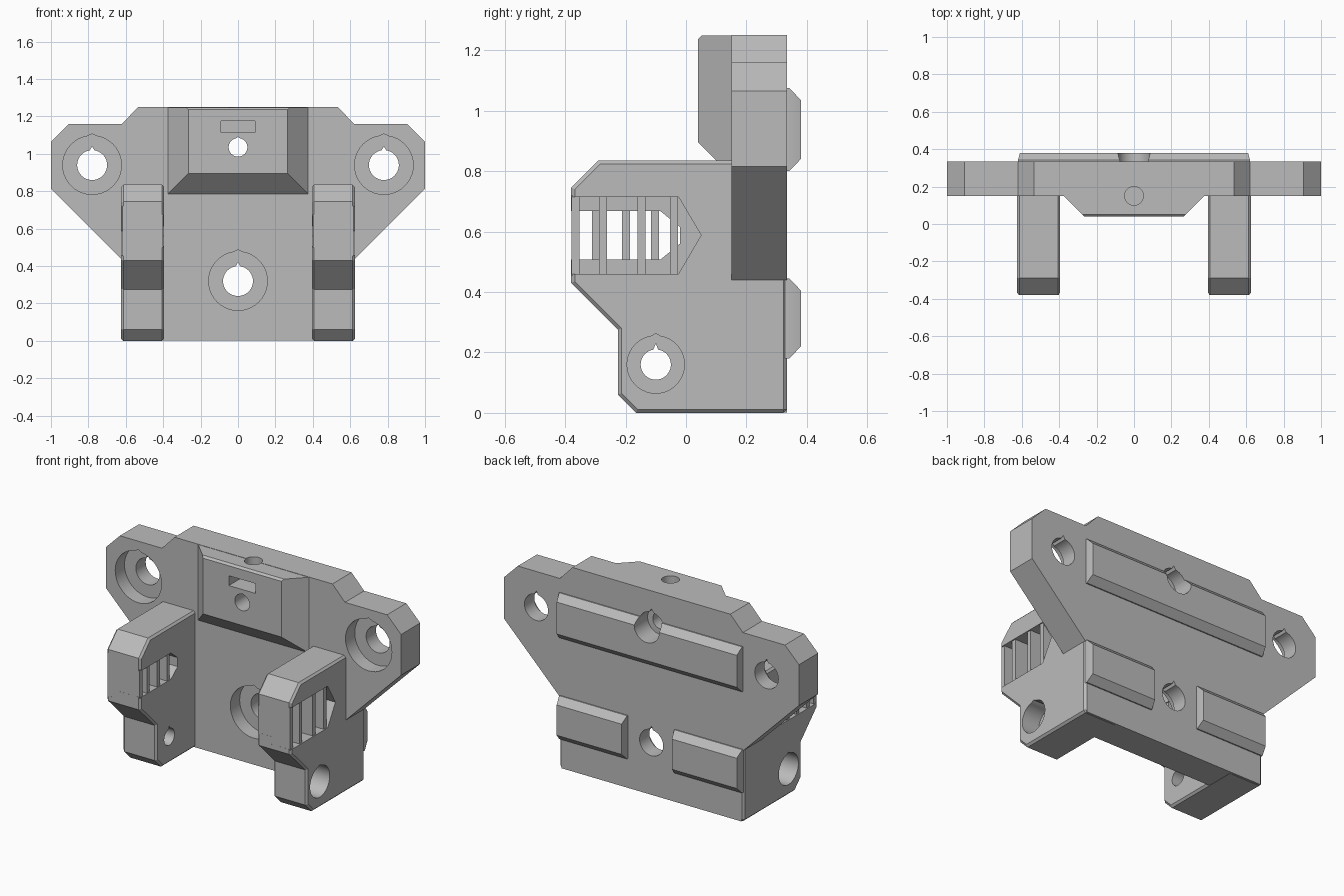
import bpy, bmesh, math

if "Cube" in bpy.data.objects:
    bpy.data.objects.remove(bpy.data.objects["Cube"])

grey = bpy.data.materials.new("plain grey")
grey.use_nodes = True
grey.diffuse_color = (0.5, 0.5, 0.5, 1)
grey.node_tree.nodes["Principled BSDF"].inputs["Base Color"].default_value = (0.5, 0.5, 0.5, 1)


def skin(name, rings):
    """Object skinned over a list of matching closed rings, capped at both ends."""
    bm = bmesh.new()
    loops = [[bm.verts.new(p) for p in ring] for ring in rings]
    n = len(loops[0])
    for a, b in zip(loops, loops[1:]):
        for i in range(n):
            j = (i + 1) % n
            bm.faces.new((a[i], a[j], b[j], b[i]))
    bm.faces.new(loops[0])
    bm.faces.new(loops[-1])
    bmesh.ops.recalc_face_normals(bm, faces=bm.faces)
    mesh = bpy.data.meshes.new(name)
    bm.to_mesh(mesh)
    bm.free()
    mesh.materials.append(grey)
    ob = bpy.data.objects.new(name, mesh)
    bpy.context.collection.objects.link(ob)
    return ob


def prism(name, axis, pts, a, b):
    """Extrude a 2D outline along an axis from a to b."""
    place = {"x": lambda p, d: (d, p[0], p[1]),
             "y": lambda p, d: (p[0], d, p[1]),
             "z": lambda p, d: (p[0], p[1], d)}[axis]
    return skin(name, [[place(p, d) for p in pts] for d in (a, b)])


def loft(name, sections):
    """Rectangles (y, x0, x1, z0, z1) joined from front to back."""
    return skin(name, [[(x0, y, z0), (x1, y, z0), (x1, y, z1), (x0, y, z1)]
                       for y, x0, x1, z0, z1 in sections])


def box(name, x0, x1, y0, y1, z0, z1):
    return loft(name, [(y0, x0, x1, z0, z1), (y1, x0, x1, z0, z1)])


def hole(axis, u, v, r, a, b, tip=0.02):
    """Round cutter with a small pointed relief at the top."""
    n = 40
    pts = []
    for i in range(n):
        t = math.pi / 2 + 2 * math.pi * i / n
        k = r + tip if i == 0 else r
        pts.append((u + k * math.cos(t), v + k * math.sin(t)))
    return prism("hole_cutter", axis, pts, a, b)


def apply(ob, mod):
    bpy.context.view_layer.objects.active = ob
    bpy.ops.object.modifier_apply(modifier=mod.name)


def combine(ob, others, op):
    for other in others:
        mod = ob.modifiers.new("combine", "BOOLEAN")
        mod.operation, mod.solver, mod.object = op, "EXACT", other
        apply(ob, mod)
        bpy.data.objects.remove(other)


# Back plate with the two wings
half = [(0.61, 0.001), (0.61, 0.44), (0.625, 0.44), (1, 0.815), (1, 1.065),
        (0.905, 1.16), (0.62, 1.16), (0.535, 1.25)]
body = prism("mounting_bracket", "y",
             half + [(-x, z) for x, z in reversed(half)], 0.15, 0.335)

# Sloped boss on the front
boss = loft("boss", [(y, -w, w, z0, z1) for y, w, z0, z1 in (
    (0.2, 0.375, 0.785, 1.248), (0.15, 0.375, 0.785, 1.248),
    (0.052, 0.277, 0.883, 1.248), (0.04, 0.265, 0.895, 1.236))])


# Bevelled locating ribs on the back
def back_rib(x0, x1, z0, z1):
    c = 0.04
    return loft("back_rib", [(0.3, x0, x1, z0, z1), (0.335, x0, x1, z0, z1),
                             (0.342, x0, x1, z0, z1),
                             (0.38, x0 + 0.01, x1 - 0.01, z0 + c, z1 - c)])


parts = [boss, back_rib(-0.62, 0.62, 0.8, 1.075),
         back_rib(0.16, 0.62, 0.18, 0.445), back_rib(-0.62, -0.16, 0.18, 0.445)]

# Side arms with slotted pockets
arm_side = [(0.334, 0), (-0.165, 0), (-0.225, 0.06), (-0.225, 0.275), (-0.38, 0.43),
            (-0.38, 0.745), (-0.29, 0.835), (0.334, 0.835)]
pocket_side = [(-0.42, 0.46), (-0.025, 0.46), (0.05, 0.588), (-0.025, 0.715), (-0.42, 0.715)]
window_side = [(-0.42, 0.507), (-0.085, 0.507), (-0.02, 0.56), (-0.02, 0.615),
               (-0.085, 0.668), (-0.42, 0.668)]
bars = {1: (-0.275, -0.147, -0.04), -1: (-0.298, -0.198, -0.103)}
pocket_floor = {1: 0.49, -1: 0.55}

for s in (1, -1):
    arm = prism("arm", "x", arm_side, s * 0.395, s * 0.625)
    bev = arm.modifiers.new("edge", "BEVEL")
    bev.width, bev.segments = 0.012, 1
    bev.limit_method, bev.angle_limit = "ANGLE", math.radians(60)
    apply(arm, bev)
    floor = pocket_floor[s]
    combine(arm, [prism("pocket", "x", pocket_side, s * floor, s * 0.7),
                  prism("window", "x", window_side, s * 0.3, s * 0.7)], "DIFFERENCE")
    # Upright bars: tall in the outer pocket, short in the inner window
    rungs = []
    for y in (-0.366,) + bars[s]:
        for x0, x1, z0, z1 in ((0.4, floor + 0.02, 0.5, 0.675),
                               (floor - 0.01, 0.618, 0.455, 0.72)):
            lo, hi = sorted((s * x0, s * x1))
            rungs.append(box("bar", lo, hi, y - 0.0135, y + 0.0135, z0, z1))
    combine(arm, rungs, "UNION")
    parts.append(arm)

combine(body, parts, "UNION")

# Counterbored screw holes through plate and wings
cuts = []
for x, z in ((-0.78, 0.94), (0.78, 0.94), (0, 0.32)):
    cuts += [hole("y", x, z, 0.08, 0.0, 0.5), hole("y", x, z, 0.157, 0.1, 0.24, 0.01)]

# Boss hole with a wide rear bore, nut slot and vertical screw hole
cuts += [hole("y", 0, 1.035, 0.05, -0.1, 0.5, 0.005),
         hole("y", 0, 1.035, 0.085, 0.25, 0.5),
         box("nut_slot", -0.09, 0.09, -0.1, 0.21, 1.115, 1.175),
         hole("z", 0, 0.15, 0.05, 1.12, 1.4, 0)]

# Cross holes in the arms
for s in (1, -1):
    cuts += [hole("x", -0.1, 0.16, 0.05, s * 0.3, s * 0.7),
             hole("x", -0.1, 0.16, 0.095, s * 0.51, s * 0.7, 0.008)]
combine(body, cuts, "DIFFERENCE")

bpy.ops.object.select_all(action="DESELECT")
body.select_set(True)
bpy.context.view_layer.objects.active = body
bpy.ops.object.shade_smooth_by_angle(angle=math.radians(25))
